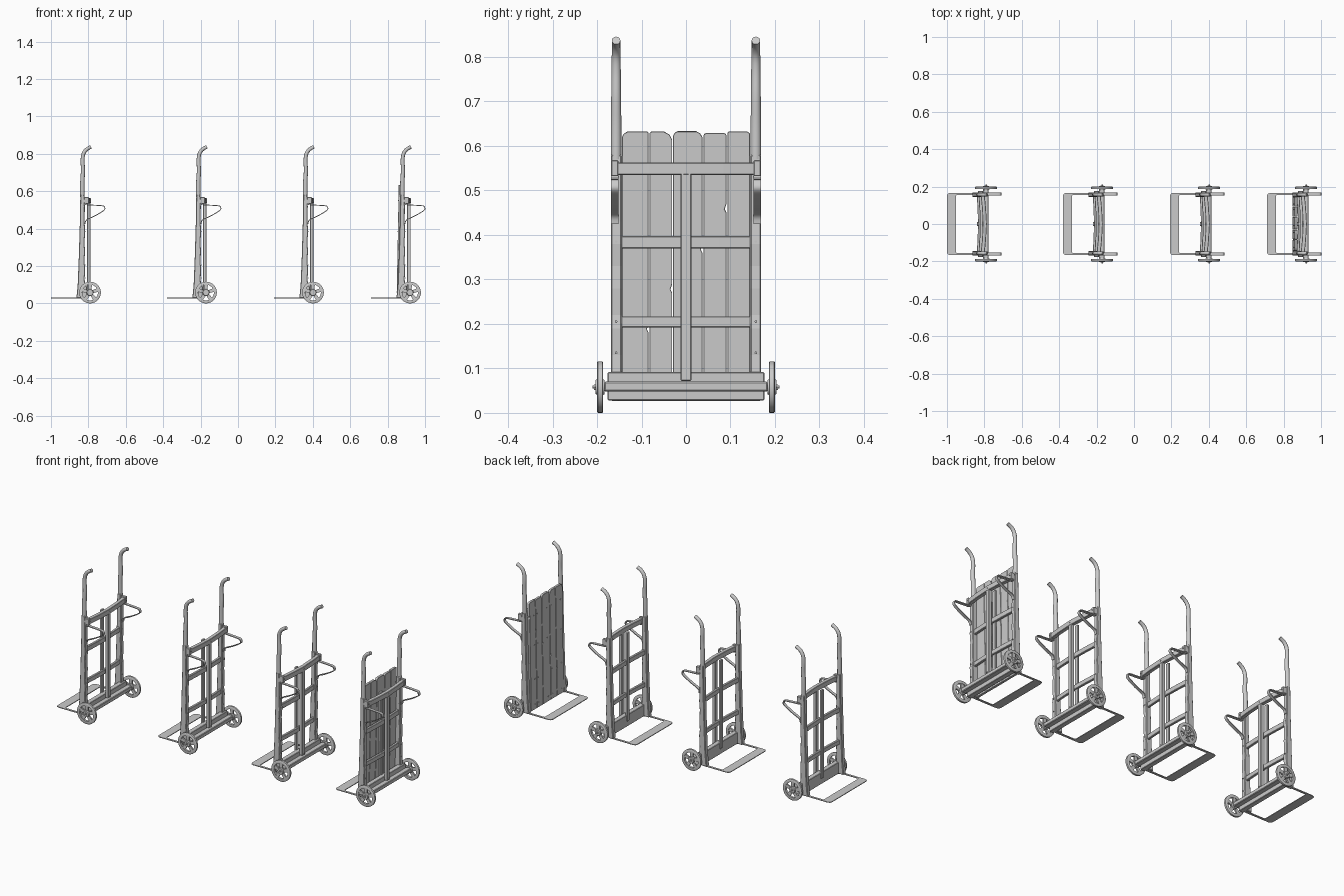
import bpy, bmesh, math
from mathutils import Vector

if "Cube" in bpy.data.objects:
    bpy.data.objects.remove(bpy.data.objects["Cube"])

OFFSETS = [-1.0, -0.38, 0.192, 0.711]   # left end of each hand truck along x
AXLE = (0.209, 0.058)                   # wheel centre (x, z) inside one truck
parts = []


def finish(name, bm, bevel=0.0, smooth=False):
    bmesh.ops.remove_doubles(bm, verts=bm.verts, dist=1e-6)
    bmesh.ops.recalc_face_normals(bm, faces=bm.faces)
    me = bpy.data.meshes.new(name)
    bm.to_mesh(me)
    bm.free()
    ob = bpy.data.objects.new(name, me)
    bpy.context.collection.objects.link(ob)
    if smooth:
        bpy.ops.object.select_all(action='DESELECT')
        ob.select_set(True)
        bpy.context.view_layer.objects.active = ob
        bpy.ops.object.shade_smooth_by_angle(angle=math.radians(40))
    if bevel:
        m = ob.modifiers.new("edge", 'BEVEL')
        m.width, m.segments, m.limit_method = bevel, 1, 'ANGLE'
    parts.append(ob)
    return ob


def prism(name, pts, a, b, axis, bevel=0.0):
    """Extrude a flat outline from a to b along an axis."""
    place = {'x': lambda p, t: (t, p[0], p[1]),
             'y': lambda p, t: (p[0], t, p[1]),
             'z': lambda p, t: (p[0], p[1], t)}[axis]
    bm = bmesh.new()
    lo = [bm.verts.new(place(p, a)) for p in pts]
    hi = [bm.verts.new(place(p, b)) for p in pts]
    bm.faces.new(lo)
    bm.faces.new(hi)
    for i in range(len(pts)):
        j = (i + 1) % len(pts)
        bm.faces.new((lo[i], lo[j], hi[j], hi[i]))
    return finish(name, bm, bevel)


def box(name, x, y, z, bevel=0.0):
    return prism(name, [(x[0], y[0]), (x[1], y[0]), (x[1], y[1]), (x[0], y[1])], z[0], z[1], 'z', bevel)


def lathe(name, profile, centre, closed, n=32):
    """Revolve (radius, y) points about an axis parallel to y."""
    bm = bmesh.new()
    rings = []
    for k in range(n):
        a = 2 * math.pi * k / n
        rings.append([bm.verts.new((centre[0] + r * math.cos(a), y, centre[1] + r * math.sin(a)))
                      for r, y in profile])
    m = len(profile)
    for k in range(n):
        p, q = rings[k], rings[(k + 1) % n]
        for i in range(m if closed else m - 1):
            j = (i + 1) % m
            bm.faces.new((p[i], p[j], q[j], q[i]))
    return finish(name, bm, smooth=True)


def spline(pts, steps=5):
    """Smooth a short list of points."""
    v = [Vector(p) for p in pts]
    v = [v[0]] + v + [v[-1]]
    out = []
    for i in range(1, len(v) - 2):
        p0, p1, p2, p3 = v[i - 1:i + 3]
        for s in range(steps):
            t = s / steps
            out.append(0.5 * (2 * p1 + (p2 - p0) * t + (2 * p0 - 5 * p1 + 4 * p2 - p3) * t * t
                              + (3 * p1 - p0 - 3 * p2 + p3) * t ** 3))
    return out + [v[-1]]


def sweep(name, path, section, y):
    """Sweep a section along (x, z, scale) points lying in a plane of constant y."""
    bm = bmesh.new()
    rings = []
    for i, p in enumerate(path):
        d = path[min(i + 1, len(path) - 1)] - path[max(i - 1, 0)]
        nrm = Vector((d.y, -d.x)).normalized()
        rings.append([bm.verts.new((p.x + nrm.x * u * p.z, y + w * p.z, p.y + nrm.y * u * p.z))
                      for u, w in section])
    for p, q in zip(rings, rings[1:]):
        for i in range(len(section)):
            j = (i + 1) % len(section)
            bm.faces.new((p[i], p[j], q[j], q[i]))
    bm.faces.new(rings[0])
    bm.faces.new(rings[-1])
    return finish(name, bm, smooth=True)


def bowed_bar(name, half, x_end, x_mid, depth, z0, z1):
    row = [(-half, x_end), (-half * .5, (x_end + 2 * x_mid) / 3), (0, x_mid),
           (half * .5, (x_end + 2 * x_mid) / 3), (half, x_end)]
    pts = [(x, y) for y, x in row] + [(x + depth, y) for y, x in reversed(row)]
    return prism(name, pts, z0, z1, 'z', 0.002)


def screw(name, x, y, z):
    prism(name, [(y + .003 * math.cos(k * math.pi / 4), z + .003 * math.sin(k * math.pi / 4))
                 for k in range(8)], x, x + 0.003, 'x')


# worn side rail outline with small nicks on its rear edge
rail = [(.136, .028), (.143, .10), (.149, .25), (.155, .45), (.157, .58), (.178, .58), (.181, .52),
        (.180, .43), (.183, .38), (.179, .33), (.182, .28), (.179, .22), (.183, .19), (.180, .13), (.183, .09),
        (.183, .028)]
handle_path = spline([(.168, .57, 1.1), (.168, .65, 1.06), (.171, .71, 1), (.169, .765, .95),
                      (.174, .80, .9), (.190, .823, .88), (.214, .837, .88)])
round_sec = [(.011 * math.cos(k * math.pi / 6), .011 * math.sin(k * math.pi / 6)) for k in range(12)]
strap_sec = [(-.0022, -.008), (.0022, -.008), (.0022, .008), (-.0022, .008)]
strap_path = spline([(.18, .555, 1), (.183, .530, 1), (.215, .526, 1), (.275, .522, 1), (.286, .515, 1),
                     (.284, .498, 1), (.235, .468, 1), (.19, .446, 1), (.182, .425, 1)], 4)

for s in (-1, 1):
    # side rails, curved handles and rear support loops
    ends = sorted((s * .144, s * .169))
    prism("side_rail", rail, ends[0], ends[1], 'y', 0.003)
    sweep("handle", handle_path, round_sec, s * .157)
    sweep("support_loop", strap_path, strap_sec, s * .160)
    for z in (.433, .385, .205, .135, .08, .04):
        screw("rail_screw", .182, s * .157, z)
    # end cap on the top crossbar
    box("crossbar_bracket", (.178, .203), sorted((s * .152, s * .168)), (.532, .568), 0.002)
    screw("bracket_screw", .203, s * .158, .552)
    # spoked wheel with hub and axle nut
    yc = s * .193
    lathe("wheel_rim", [(.042, yc - .006), (.055, yc - .007), (.058, yc - .005),
                        (.058, yc + .005), (.055, yc + .007), (.042, yc + .006)], AXLE, True)
    lathe("wheel_hub", [(0, yc - .010), (.016, yc - .010), (.018, yc - .006), (.018, yc + .006),
                        (.016, yc + .010), (0, yc + .010)], AXLE, False, 20)
    lathe("axle_nut", [(0, yc), (.007, yc), (.007, s * .207), (.004, s * .207), (.004, s * .21), (0, s * .21)],
          AXLE, False, 6)
    for k in range(5):
        a = 2 * math.pi * k / 5 + math.pi / 2
        c, d = math.cos(a), math.sin(a)
        pts = [(AXLE[0] + r * c - w * d, AXLE[1] + r * d + w * c)
               for r, w in ((.012, -.008), (.045, -.010), (.045, .010), (.012, .008))]
        prism("wheel_spoke", pts, yc - .004, yc + .004, 'y')

# crossbars
bowed_bar("top_crossbar", .168, .179, .192, .021, .535, .563)
bowed_bar("upper_crossbar", .150, .160, .166, .014, .370, .397)
bowed_bar("lower_crossbar", .150, .160, .166, .014, .192, .217)
# centre slat in the frame and rear centre post
box("centre_slat", (.160, .172), (-.011, .011), (.06, .55), 0.002)
box("rear_post", (.193, .212), (-.012, .012), (.072, .555), 0.002)
screw("post_bolt_top", .212, 0, .549)
screw("post_bolt_bottom", .212, 0, .08)
# bottom plate and axle beam
box("bottom_plate", (.166, .193), (-.176, .176), (.028, .092), 0.002)
box("axle_beam", (.193, .222), (-.184, .184), (.048, .070), 0.003)
# flat U-shaped toe frame with clipped corners
outer = [(.165, .166), (.016, .166), (.004, .161), (0, .150)]
inner = [(.048, .150), (.052, .154), (.165, .154)]
half = outer + [(0, 0), (.048, 0)] + inner
toe = outer + [(x, -y) for x, y in reversed(outer)] + [(x, -y) for x, y in reversed(inner)] + inner
prism("toe_frame", toe, .027, .031, 'z')

# three more trucks share the same meshes
base = list(parts)
for ob in base:
    for off in OFFSETS[1:]:
        c = ob.copy()
        bpy.context.collection.objects.link(c)
        c.location.x = off
    ob.location.x = OFFSETS[0]

# worn plank panel on the last truck: y range, top height, left and right corner cuts
planks = [(-.144, -.084, .632, .012, .003), (-.082, -.031, .632, .004, .018), (-.029, .037, .633, .010, .014),
          (.039, .091, .629, .006, .005), (.093, .144, .632, .003, .006)]
for n, (y0, y1, top, ca, cb) in enumerate(planks):
    zn = .18 + .09 * n
    pts = [(y0, .033), (y1, .033), (y1, zn), (y1 - .004, zn + .008), (y1, zn + .02),
           (y1, top - cb), (y1 - cb * .35, top - cb * .35), (y1 - cb, top),
           (y0 + ca, top), (y0 + ca * .35, top - ca * .35), (y0, top - ca)]
    first = len(parts)
    prism("plank", pts, -.007, .007, 'x', 0.001)
    for z in (.06, .2, .385, .55):
        screw("plank_nail", -.009, (y0 + y1) / 2 + (.012 if n % 2 else -.012), z)
    for ob in parts[first:]:
        ob.location.x = OFFSETS[3] + .144
        ob.rotation_euler.y = .018
